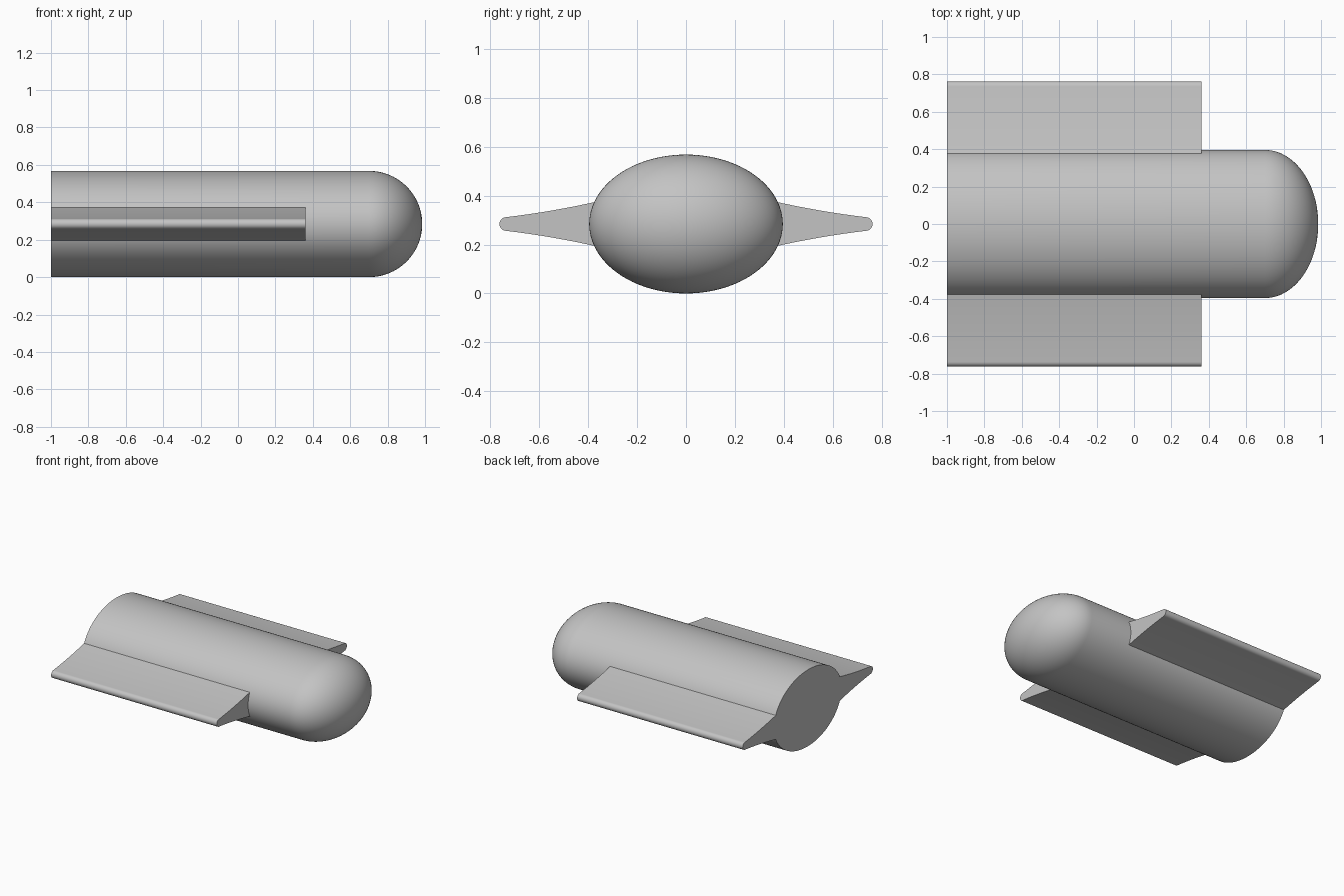
import bpy, bmesh, math

cube = bpy.data.objects.get("Cube")
if cube:
    bpy.data.objects.remove(cube, do_unlink=True)

HALF_W, HALF_H, MID_Z = 0.396, 0.284, 0.284
TAIL_X, NOSE_START, NOSE_LEN = -1.0, 0.70, 0.285

grey = bpy.data.materials.new("plain grey")
grey.use_nodes = True
colour = (0.55, 0.55, 0.55, 1)
grey.diffuse_color = colour
grey.node_tree.nodes["Principled BSDF"].inputs["Base Color"].default_value = colour


def finish(bm, name):
    bmesh.ops.recalc_face_normals(bm, faces=bm.faces[:])
    mesh = bpy.data.meshes.new(name)
    bm.to_mesh(mesh)
    bm.free()
    mesh.materials.append(grey)
    obj = bpy.data.objects.new(name, mesh)
    bpy.context.collection.objects.link(obj)
    bpy.ops.object.select_all(action='DESELECT')
    obj.select_set(True)
    bpy.context.view_layer.objects.active = obj
    bpy.ops.object.shade_smooth_by_angle(angle=math.radians(30))
    return obj


# Body: oval tube with a flat tail and a domed nose
def make_body(sides=96, steps=20):
    bm = bmesh.new()
    stations = [(TAIL_X, 1.0)]
    for i in range(steps):
        a = math.pi / 2 * i / steps
        stations.append((NOSE_START + NOSE_LEN * math.sin(a), math.cos(a)))
    rings = []
    for x, s in stations:
        angles = [math.tau * k / sides for k in range(sides)]
        rings.append([bm.verts.new((x, HALF_W * s * math.cos(t),
                                    MID_Z + HALF_H * s * math.sin(t))) for t in angles])
    for a, b in zip(rings, rings[1:]):
        for k in range(sides):
            n = (k + 1) % sides
            bm.faces.new((a[k], a[n], b[n], b[k]))
    bm.faces.new(rings[0])
    tip = bm.verts.new((NOSE_START + NOSE_LEN, 0, MID_Z))
    for k in range(sides):
        bm.faces.new((rings[-1][k], rings[-1][(k + 1) % sides], tip))
    return finish(bm, "body")


# Side fin: concave tapering section with a rounded edge, swept along the body
def make_fin(name, side):
    root_y, edge_y, tip_y = 0.372, 0.735, 0.763
    root_h, edge_h = 0.09, 0.028
    upper = []
    for i in range(13):
        t = i / 12
        h = root_h + (edge_h - root_h) * (1.3 * t - 0.3 * t * t)
        upper.append((root_y + (edge_y - root_y) * t, h))
    for i in range(1, 8):
        a = math.pi / 2 * i / 8
        upper.append((edge_y + (tip_y - edge_y) * math.sin(a), edge_h * math.cos(a)))
    outline = upper + [(tip_y, 0)] + [(y, -h) for y, h in reversed(upper)]
    bm = bmesh.new()
    face = bm.faces.new([bm.verts.new((TAIL_X, side * y, MID_Z + h)) for y, h in outline])
    swept = bmesh.ops.extrude_face_region(bm, geom=[face], use_keep_orig=True)
    moved = [v for v in swept["geom"] if isinstance(v, bmesh.types.BMVert)]
    bmesh.ops.translate(bm, verts=moved, vec=(1.36, 0, 0))
    return finish(bm, name)


make_body()
make_fin("front_fin", -1)
make_fin("back_fin", 1)
